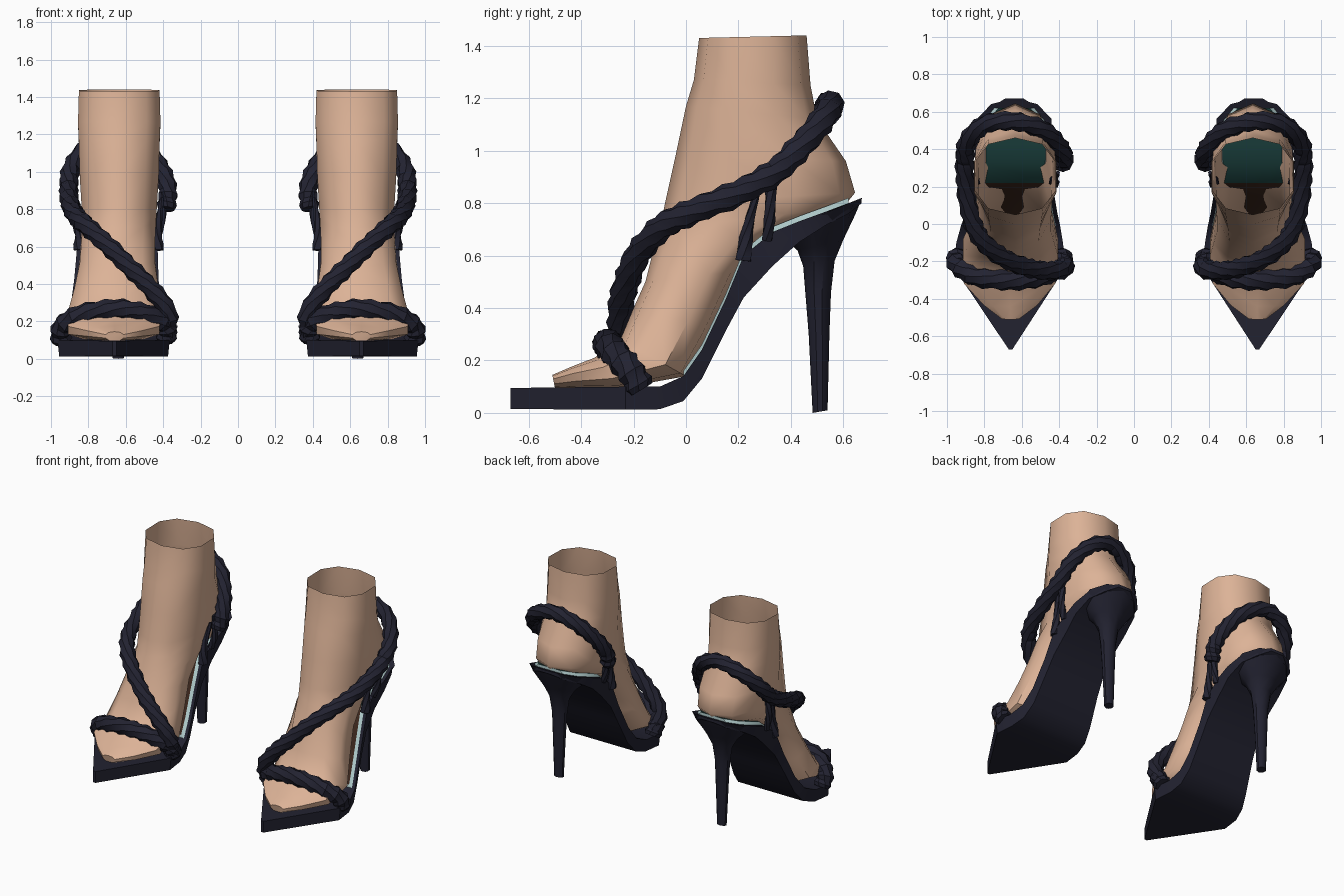
import bpy, bmesh, math
from mathutils import Vector

cube = bpy.data.objects.get("Cube")
if cube:
    bpy.data.objects.remove(cube, do_unlink=True)


def material(name, rgb):
    m = bpy.data.materials.new(name)
    m.use_nodes = True
    m.diffuse_color = (*rgb, 1)
    m.node_tree.nodes["Principled BSDF"].inputs["Base Color"].default_value = (*rgb, 1)
    return m


skin = material("skin", (0.72, 0.45, 0.31))
leather = material("dark_leather", (0.016, 0.016, 0.03))
teal = material("dark_teal", (0.015, 0.07, 0.065))
pale = material("pale_teal", (0.45, 0.62, 0.62))
brown = material("brown_lining", (0.045, 0.02, 0.012))


def loft(name, rings, mats, cap_start=True, cap_end=True, rule=None, angle=35):
    """Skin a list of equal-length rings, then mirror to make the pair."""
    bm = bmesh.new()
    rows = [[bm.verts.new(p) for p in ring] for ring in rings]
    n = len(rows[0])
    for a, b in zip(rows, rows[1:]):
        for i in range(n):
            bm.faces.new((a[i], a[(i + 1) % n], b[(i + 1) % n], b[i]))
    if cap_start:
        bm.faces.new(rows[0])
    if cap_end:
        bm.faces.new(rows[-1])
    bmesh.ops.recalc_face_normals(bm, faces=bm.faces)
    if rule:
        for f in bm.faces:
            f.material_index = rule(f)
    me = bpy.data.meshes.new(name)
    bm.to_mesh(me)
    bm.free()
    for m in mats:
        me.materials.append(m)
    ob = bpy.data.objects.new(name, me)
    bpy.context.collection.objects.link(ob)
    ob.modifiers.new("pair", "MIRROR").use_axis[0] = True
    bpy.ops.object.select_all(action="DESELECT")
    ob.select_set(True)
    bpy.context.view_layer.objects.active = ob
    bpy.ops.object.shade_smooth_by_angle(angle=math.radians(angle))
    return ob


def oval(front, back, xc, hw, n=10, power=0.85):
    """Ring between a front and a back (y, z) point, with a half width in x."""
    ring = []
    for i in range(n):
        t = math.tau * i / n
        c, s = math.cos(t), math.sin(t)
        k = 0.5 - 0.5 * math.copysign(abs(c) ** power, c)
        x = xc + hw * math.copysign(abs(s) ** power, s)
        ring.append((x, front[0] + (back[0] - front[0]) * k,
                     front[1] + (back[1] - front[1]) * k))
    return ring


# Foot and ankle: front point, back point, centre x, half width
foot = [
    ((0.05, 1.43), (0.46, 1.44), 0.635, 0.225),
    ((0.03, 1.27), (0.475, 1.25), 0.635, 0.23),
    ((0.0, 1.17), (0.5, 1.12), 0.635, 0.225),
    ((-0.04, 0.98), (0.61, 0.96), 0.635, 0.22),
    ((-0.08, 0.8), (0.645, 0.84), 0.635, 0.21),
    ((-0.1, 0.7), (0.6, 0.785), 0.635, 0.205),
    ((-0.13, 0.6), (0.36, 0.7), 0.64, 0.205),
    ((-0.155, 0.5), (0.2, 0.54), 0.645, 0.21),
    ((-0.2, 0.4), (0.1, 0.32), 0.65, 0.235),
    ((-0.25, 0.28), (0.0, 0.14), 0.66, 0.265),
    ((-0.35, 0.21), (-0.25, 0.095), 0.665, 0.255),
    ((-0.44, 0.175), (-0.42, 0.095), 0.66, 0.15),
    ((-0.51, 0.145), (-0.5, 0.095), 0.66, 0.05),
]
loft("foot", [oval(*r) for r in foot], [skin], cap_start=False, angle=50)

# Sole: y, top z, bottom z, centre x, half width
sole = [
    (-0.67, 0.095, 0.015, 0.66, 0.01),
    (-0.23, 0.1, 0.012, 0.665, 0.3),
    (-0.1, 0.1, 0.014, 0.665, 0.285),
    (-0.01, 0.14, 0.045, 0.66, 0.265),
    (0.06, 0.24, 0.13, 0.655, 0.245),
    (0.15, 0.43, 0.31, 0.65, 0.225),
    (0.22, 0.6, 0.44, 0.645, 0.215),
    (0.33, 0.69, 0.56, 0.64, 0.21),
    (0.43, 0.73, 0.65, 0.64, 0.215),
    (0.54, 0.77, 0.72, 0.64, 0.195),
    (0.62, 0.8, 0.76, 0.64, 0.13),
    (0.67, 0.82, 0.8, 0.64, 0.05),
]


def slab(y, top, bottom, xc, wide_top, wide_bottom):
    return [(xc - wide_top, y, top), (xc + wide_top, y, top),
            (xc + wide_bottom, y, bottom), (xc - wide_bottom, y, bottom)]


loft("sole", [slab(y, t, b, x, w, w * 0.97) for y, t, b, x, w in sole], [leather])


# Insole with a pale edge, lined brown in front and teal at the heel
def insole_colour(f):
    if f.normal.z < 0.25 or abs(f.normal.x) > 0.3:
        return 0
    return 1 if f.calc_center_median().y > 0.27 else 2


loft("insole", [slab(y, t + 0.02, t - 0.01, x, max(w - 0.045, 0.02), w - 0.012)
                for y, t, b, x, w in sole[3:-1]], [pale, teal, brown], rule=insole_colour)

# Heel cup flowing into the stiletto
heel = [
    ((0.35, 0.69), (0.672, 0.82), 0.64, 0.21),
    ((0.39, 0.65), (0.645, 0.755), 0.64, 0.175),
    ((0.425, 0.62), (0.6, 0.66), 0.64, 0.115),
    ((0.447, 0.56), (0.567, 0.58), 0.64, 0.07),
    ((0.455, 0.46), (0.553, 0.46), 0.64, 0.052),
    ((0.468, 0.3), (0.547, 0.3), 0.64, 0.045),
    ((0.483, 0.0), (0.54, 0.01), 0.64, 0.033),
]
loft("stiletto_heel", [oval(*r, power=1) for r in heel], [leather])


def smooth_path(pts, steps):
    """Catmull-Rom samples through the points."""
    p = [Vector(q) for q in pts]
    p = [2 * p[0] - p[1]] + p + [2 * p[-1] - p[-2]]
    out = []
    for a, b, c, d in zip(p, p[1:], p[2:], p[3:]):
        for i in range(steps):
            t = i / steps
            out.append(0.5 * (2 * b + (c - a) * t + (2 * a - 5 * b + 4 * c - d) * t * t
                              + (3 * b - a - 3 * c + d) * t ** 3))
    return out + [p[-2]]


def strap(name, pts, radius, steps=4, sides=8, lump=0.1, end_scale=1.0):
    """Twisted tube with gentle lumps along its length."""
    path = smooth_path(pts, steps)
    rings, side = [], None
    for i, c in enumerate(path):
        tangent = (path[min(i + 1, len(path) - 1)] - path[max(i - 1, 0)]).normalized()
        if side is None:
            side = tangent.orthogonal()
        side = (side - tangent * side.dot(tangent)).normalized()
        other = tangent.cross(side)
        r = radius * (1 + lump * (i % 2 * 2 - 1)) * (1 + (end_scale - 1) * i / (len(path) - 1))
        rings.append([c + r * (side * math.cos(a) + other * math.sin(a))
                      for a in (math.tau * (k + i * 0.25) / sides for k in range(sides))])
    return loft(name, rings, [leather])


# Straps
strap("toe_strap", [(0.385, -0.17, 0.1), (0.39, -0.22, 0.18), (0.5, -0.28, 0.24),
                    (0.66, -0.3, 0.265), (0.84, -0.28, 0.235), (0.94, -0.22, 0.17),
                    (0.945, -0.17, 0.09)], 0.055)
strap("ankle_strap", [(0.38, -0.18, 0.12), (0.375, -0.24, 0.25), (0.47, -0.25, 0.38),
                      (0.58, -0.23, 0.49), (0.7, -0.18, 0.61), (0.81, -0.09, 0.71),
                      (0.87, 0.03, 0.77), (0.9, 0.2, 0.84), (0.905, 0.34, 0.92),
                      (0.89, 0.44, 1.02), (0.8, 0.53, 1.13), (0.65, 0.55, 1.18),
                      (0.5, 0.51, 1.12), (0.41, 0.43, 1.01), (0.375, 0.36, 0.9),
                      (0.385, 0.32, 0.8)], 0.05)

# Thin ties and tapered tabs joining the ankle strap to the sole
for side, x_low, x_high in (("outer", 0.848, 0.875), ("inner", 0.43, 0.405)):
    strap(side + "_tie", [(x_low, 0.31, 0.66), (x_high, 0.32, 0.76), (x_high, 0.325, 0.89)],
          0.022, lump=0.05, sides=6)
    strap(side + "_tab", [(x_low, 0.22, 0.58), (x_low, 0.235, 0.7), (x_high, 0.275, 0.86)],
          0.035, lump=0.05, sides=6, end_scale=0.3)
